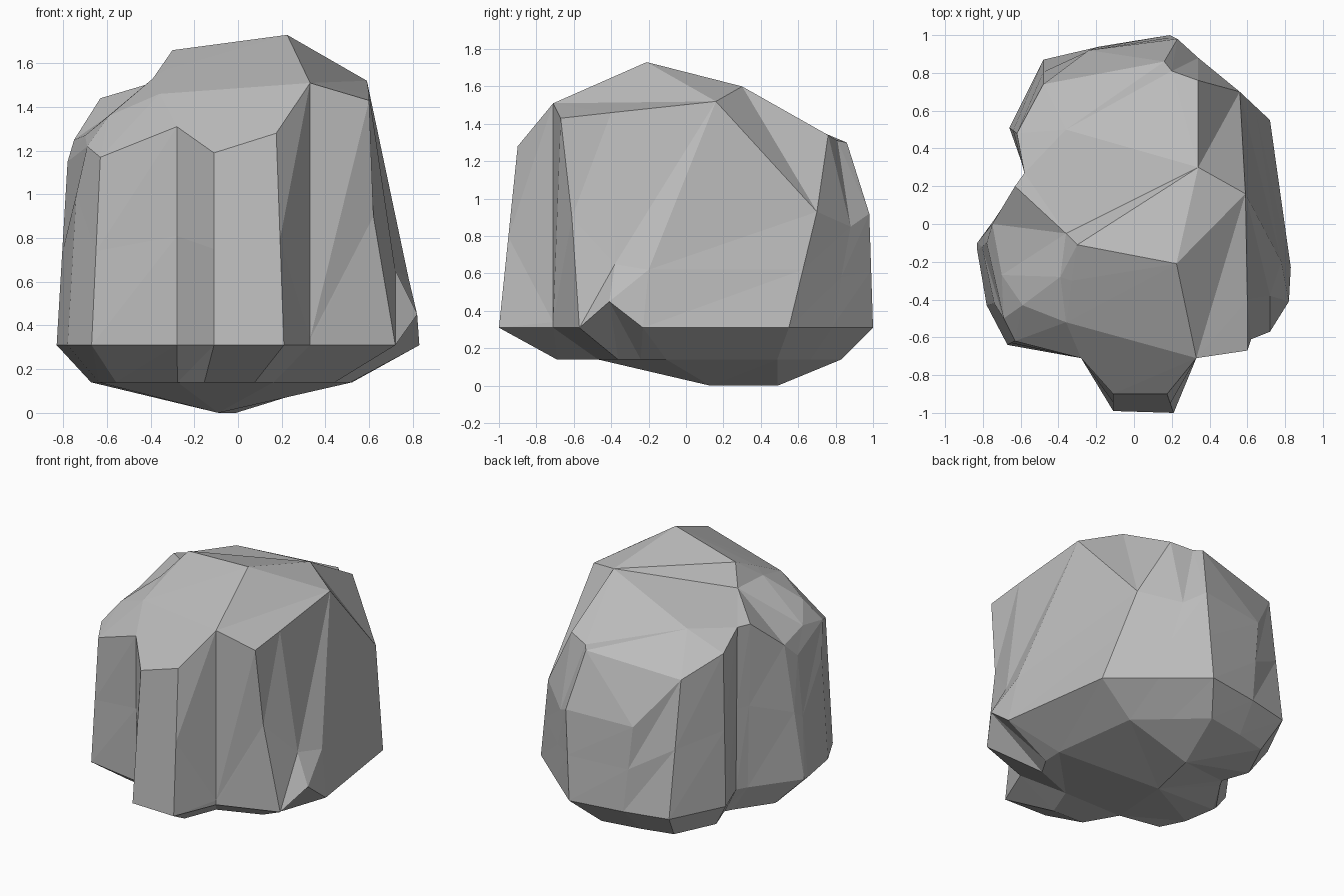
import bpy
import bmesh
from mathutils import Vector
from mathutils.geometry import delaunay_2d_cdt

default_cube = bpy.data.objects.get("Cube")
if default_cube:
    bpy.data.objects.remove(default_cube, do_unlink=True)

BASE_HEIGHT = .31
UNDER_HEIGHT = .14


def make_material(name, colour):
    material = bpy.data.materials.new(name)
    material.use_nodes = True
    material.diffuse_color = colour
    shader = next(n for n in material.node_tree.nodes if n.type == "BSDF_PRINCIPLED")
    shader.inputs["Base Color"].default_value = colour
    return material


def bridge(bm, lower, upper):
    """Join two closed rings of vertices with triangles."""
    count = len(lower)
    for i in range(count):
        j = (i + 1) % count
        bm.faces.new((lower[i], lower[j], upper[j]))
        bm.faces.new((lower[i], upper[j], upper[i]))


def cap(bm, ring, inner, creases=()):
    """Fill a ring with facets that pass through the inner points."""
    points = ring + inner
    flat = [Vector((v.co.x, v.co.y)) for v in points]
    outline = list(range(len(ring)))
    result = delaunay_2d_cdt(flat, list(creases), [outline], 1, 1e-5)
    faces, originals = result[2], result[3]
    for face in faces:
        corners = [points[originals[k][0]] for k in face]
        bm.faces.new(corners)


# Footprint at the widest level, anticlockwise from the front buttress
footprint = [
    (-.11, -.99), (.21, -1), (.33, -.71), (.72, -.57), (.82, -.41),
    (.83, -.23), (.72, .55), (.45, .78), (.19, 1), (-.18, .94),
    (-.48, .87), (-.66, .51), (-.57, .27), (-.61, .2), (-.83, -.1),
    (-.83, -.14), (-.78, -.43), (-.67, -.64), (-.28, -.71),
]

# Shoulder where the walls meet the crown, in the same order
shoulder = [
    (-.11, -.9, 1.19), (.175, -.9, 1.28), (.33, -.71, 1.51), (.6, -.67, 1.43),
    (.6, -.4, 1.46), (.59, .16, 1.52), (.56, .7, .93), (.34, .88, .85),
    (.23, .98, .92), (-.24, .92, .9), (-.48, .74, 1.22), (-.62, .48, 1.34),
    (-.58, .27, 1.43), (-.63, .2, 1.44), (-.75, 0, 1.25), (-.78, -.1, 1.15),
    (-.69, -.5, 1.22), (-.63, -.62, 1.17), (-.28, -.71, 1.31),
]

# Chips and hollows halfway up the walls, by footprint index
chips = {
    2: (.33, -.71, .34),
    3: (.62, -.61, .9),
    4: (.72, -.38, .65),
    5: (.78, -.2, .62),
    16: (-.74, -.42, 1),
}

# Peaks and corners of the crown
crown = {
    "summit": (.225, -.21, 1.73),
    "west_peak": (-.3, -.11, 1.66),
    "east_peak": (.34, .3, 1.6),
    "back_slope": (-.36, .5, 1.45),
    "west_saddle": (-.36, -.05, 1.52),
    "front_slope": (-.36, -.52, 1.46),
    "west_step": (-.33, -.3, 1.57),
    "west_ledge": (-.39, -.28, 1.53),
    "west_brow": (-.59, -.43, 1.36),
    "west_shelf": (-.7, -.27, 1.27),
    "back_corner": (.34, .76, 1.34),
    "back_notch": (.2, .81, 1.31),
    "back_lip": (.16, .86, 1.3),
}

# Ridge lines of the crown; numbers are shoulder points
ridges = [
    ("summit", 2), ("summit", "east_peak"), ("summit", "west_peak"),
    ("west_peak", "east_peak"), ("east_peak", "back_slope"),
    ("east_peak", 5), ("east_peak", 6), ("east_peak", "back_corner"),
    ("east_peak", "back_notch"), ("back_notch", "back_lip"),
    ("back_slope", 10), ("back_lip", 10), ("back_slope", "west_saddle"),
    ("west_saddle", "west_peak"), ("west_saddle", 13),
    ("west_peak", "west_step"), ("west_step", "front_slope"),
    ("west_brow", "west_ledge"), ("front_slope", 2), (2, 5),
]

bm = bmesh.new()
base = [bm.verts.new((x, y, BASE_HEIGHT)) for x, y in footprint]
base[4].co.z = .45  # chipped corner above the base line
rim = [bm.verts.new(p) for p in shoulder]
middle = []
for i, (low, high) in enumerate(zip(base, rim)):
    middle.append(bm.verts.new(chips.get(i, low.co.lerp(high.co, .5))))

# Underside tapers to a short keel
under = [bm.verts.new((.72 * x - .075, .76 * y + .07, UNDER_HEIGHT))
         for x, y in footprint]
keel = [bm.verts.new(p) for p in ((-.09, .13, 0), (-.01, .49, 0))]

bridge(bm, under, base)
bridge(bm, base, middle)
bridge(bm, middle, rim)

names = list(crown)
peaks = [bm.verts.new(crown[n]) for n in names]


def point_index(key):
    return key if isinstance(key, int) else len(rim) + names.index(key)


cap(bm, rim, peaks, [(point_index(a), point_index(b)) for a, b in ridges])
cap(bm, under, keel, [(len(under), len(under) + 1)])

bmesh.ops.recalc_face_normals(bm, faces=bm.faces[:])
mesh = bpy.data.meshes.new("boulder")
bm.to_mesh(mesh)
bm.free()

boulder = bpy.data.objects.new("boulder", mesh)
bpy.context.scene.collection.objects.link(boulder)
mesh.materials.append(make_material("stone grey", (.5, .5, .5, 1)))
